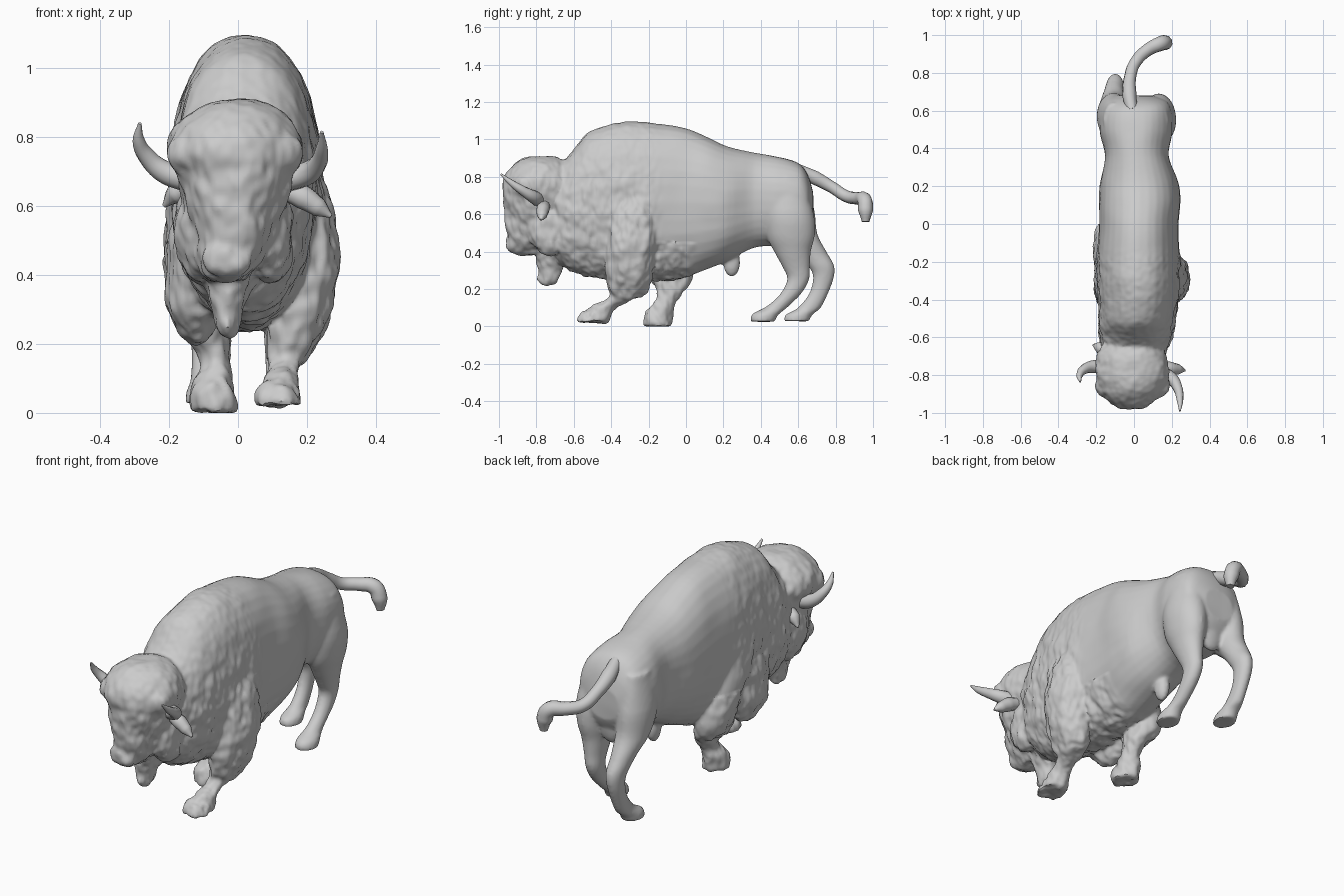
import bpy, bmesh, math
from mathutils import Vector, noise


def spline_rows(rows, steps=4):
    """Catmull-Rom interpolation through section rows."""
    rows = [Vector(r) for r in rows]
    out = []
    for i in range(len(rows) - 1):
        p1, p2 = rows[i], rows[i + 1]
        p0, p3 = rows[max(i - 1, 0)], rows[min(i + 2, len(rows) - 1)]
        for s in range(steps):
            t = s / steps
            out.append(0.5 * (2 * p1 + (p2 - p0) * t + (2 * p0 - 5 * p1 + 4 * p2 - p3) * t * t
                              + (3 * p1 - p0 - 3 * p2 + p3) * t ** 3))
    return out + [rows[-1]]


def loft(bm, rows, upright=False, power=2.0, n=32):
    """Rows (x, y, z, half width, half depth); upright sections lie in xz, others in xy."""
    rings = []
    for x, y, z, a, b in spline_rows(rows):
        ring = []
        for k in range(n):
            c, s = math.cos(k * math.tau / n), math.sin(k * math.tau / n)
            u = a * math.copysign(abs(c) ** (2 / power), c)
            v = b * math.copysign(abs(s) ** (2 / power), s)
            ring.append(bm.verts.new((x + u, y, z + v) if upright else (x + u, y + v, z)))
        rings.append(ring)
    for r, q in zip(rings, rings[1:]):
        for k in range(n):
            bm.faces.new((r[k], r[(k + 1) % n], q[(k + 1) % n], q[k]))
    bm.faces.new(rings[0])
    bm.faces.new(rings[-1])


def ball(bm, loc, size):
    new = bmesh.ops.create_icosphere(bm, subdivisions=3, radius=1)["verts"]
    for v in new:
        v.co = Vector([v.co[i] * size[i] + loc[i] for i in range(3)])


def tube(name, pts):
    """Tapered curved tube from (x, y, z, radius) points."""
    cu = bpy.data.curves.new(name, "CURVE")
    cu.dimensions, cu.bevel_depth, cu.bevel_resolution = "3D", 1.0, 3
    cu.resolution_u, cu.use_fill_caps = 6, True
    sp = cu.splines.new("BEZIER")
    sp.bezier_points.add(len(pts) - 1)
    for bp, p in zip(sp.bezier_points, pts):
        bp.co, bp.radius = p[:3], p[3]
        bp.handle_left_type = bp.handle_right_type = "AUTO"
    ob = bpy.data.objects.new(name, cu)
    bpy.context.collection.objects.link(ob)
    finish(ob, True)


def finish(ob, convert=False):
    bpy.ops.object.select_all(action="DESELECT")
    ob.select_set(True)
    bpy.context.view_layer.objects.active = ob
    if convert:
        bpy.ops.object.convert(target="MESH")
    bpy.ops.object.shade_smooth_by_angle(angle=math.radians(40))


bm = bmesh.new()

# torso: (y, top z, bottom z, left x, right x)
torso = [(-.73, .80, .40, -.12, .12), (-.66, .88, .33, -.165, .18), (-.60, .94, .30, -.18, .20),
         (-.52, 1.035, .27, -.185, .215), (-.42, 1.075, .25, -.185, .23), (-.30, 1.093, .24, -.195, .24),
         (-.15, 1.083, .245, -.195, .24), (0, 1.06, .265, -.185, .235), (.12, 1.01, .31, -.185, .245),
         (.22, .965, .35, -.18, .235), (.36, .93, .42, -.155, .185), (.48, .91, .43, -.18, .205),
         (.57, .888, .44, -.18, .205), (.62, .86, .47, -.165, .195), (.655, .80, .50, -.14, .17),
         (.68, .72, .55, -.08, .10)]
loft(bm, [((l + r) / 2, y, (t + b) / 2, (r - l) / 2, (t - b) / 2) for y, t, b, l, r in torso], True, 2.2)

# head: (z, x centre, half width, front y, back y)
head = [(.905, 0, .05, -.84, -.69), (.88, 0, .115, -.90, -.64), (.83, -.01, .172, -.95, -.60),
        (.76, -.01, .195, -.978, -.57), (.68, -.005, .168, -.972, -.57), (.59, -.01, .142, -.968, -.58),
        (.50, -.015, .115, -.958, -.60), (.43, -.025, .085, -.95, -.62), (.385, -.03, .05, -.91, -.68)]
loft(bm, [(x, (f + b) / 2, z, w, (b - f) / 2) for z, x, w, f, b in head], False, 2.05)

# muzzle, brows, cheeks, throat and beard
ball(bm, (-.035, -.92, .45), (.065, .045, .055))
for s in (-1, 1):
    ball(bm, (s * .13 - .008, -.86, .75), (.065, .06, .06))
    ball(bm, (s * .10 - .01, -.72, .52), (.07, .12, .14))
loft(bm, [(-.02, -.69, .46, .10, .13), (-.025, -.71, .38, .07, .10), (-.03, -.725, .31, .045, .065),
          (-.03, -.735, .25, .032, .055), (-.03, -.745, .22, .016, .03)])

# woolly front legs: right one steps forward, left one trails
loft(bm, [(.15, -.29, .78, .06, .09), (.165, -.29, .62, .10, .13), (.18, -.285, .47, .112, .135),
          (.18, -.30, .34, .097, .125), (.165, -.305, .23, .08, .115), (.145, -.315, .165, .055, .09),
          (.135, -.385, .135, .04, .065), (.125, -.445, .10, .047, .063), (.12, -.485, .065, .062, .082),
          (.12, -.50, .025, .069, .08)])
loft(bm, [(-.11, -.20, .72, .06, .10), (-.12, -.18, .55, .09, .13), (-.12, -.12, .42, .09, .13),
          (-.12, -.08, .32, .085, .12), (-.105, -.075, .245, .07, .105), (-.075, -.085, .195, .048, .075),
          (-.065, -.105, .14, .04, .06), (-.07, -.135, .09, .055, .068), (-.07, -.155, .05, .062, .073),
          (-.07, -.155, .006, .064, .072)])
# left shoulder wool
ball(bm, (-.12, -.33, .42), (.09, .16, .22))

# hind legs: right one forward, left one stretched back
loft(bm, [(.12, .54, .80, .06, .09), (.13, .55, .62, .092, .13), (.13, .56, .49, .084, .13),
          (.125, .57, .40, .066, .10), (.12, .59, .32, .05, .073), (.115, .60, .25, .042, .058),
          (.115, .555, .17, .037, .055), (.115, .48, .10, .038, .06), (.12, .425, .065, .05, .07),
          (.12, .41, .027, .054, .064)])
loft(bm, [(-.11, .55, .80, .05, .09), (-.11, .565, .62, .086, .12), (-.11, .60, .49, .078, .105),
          (-.105, .67, .40, .058, .082), (-.10, .72, .33, .049, .072), (-.10, .735, .27, .041, .057),
          (-.10, .71, .18, .037, .052), (-.10, .66, .10, .038, .06), (-.10, .605, .065, .05, .073),
          (-.10, .59, .027, .054, .068)])

# belly tuft and rump pad
ball(bm, (.02, .245, .34), (.035, .045, .075))
ball(bm, (.01, .61, .54), (.09, .045, .14))

bmesh.ops.recalc_face_normals(bm, faces=bm.faces)
raw = bpy.data.meshes.new("body")
bm.to_mesh(raw)
bm.free()
body = bpy.data.objects.new("body", raw)
bpy.context.collection.objects.link(body)

# fuse everything into one skin and soften the joints
fuse = body.modifiers.new("fuse", "REMESH")
fuse.mode, fuse.voxel_size = "VOXEL", 0.010
soft = body.modifiers.new("soften", "SMOOTH")
soft.factor, soft.iterations = 0.5, 5
skin = bpy.data.meshes.new_from_object(body.evaluated_get(bpy.context.evaluated_depsgraph_get()))
body.modifiers.clear()
body.data = skin

# shaggy wool over the front half, fading to smooth hide behind
moves = []
for v in skin.vertices:
    p = v.co
    edge = -.12 if p.z > .45 else .06
    wool = min(1, max(0, (edge - p.y) / .08))
    low = min(1, max(0.3, (1.05 - p.z) / .4))
    coarse = noise.noise(Vector((p.x * 14, p.y * 16, p.z * 11)))
    fine = noise.noise(Vector((p.x * 34, p.y * 38, p.z * 22)) + Vector((7, 3, 5)))
    hide = noise.noise(p * 8) * .004
    moves.append(p + v.normal * (wool * (.003 + low * (.011 * coarse + .008 * fine)) + hide))
for v, co in zip(skin.vertices, moves):
    v.co = co
    v.co.z = max(co.z, 0)
finish(body)

# tail
tube("tail", [(-.01, .60, .84, .03), (-.025, .69, .795, .038), (-.02, .78, .745, .032),
              (.01, .86, .695, .032), (.07, .92, .685, .034), (.14, .955, .675, .04),
              (.165, .96, .62, .04), (.17, .96, .56, .02)])

# horns
tube("left_horn", [(-.15, -.76, .68, .04), (-.215, -.755, .70, .034), (-.265, -.77, .745, .026),
                   (-.288, -.80, .79, .018), (-.285, -.835, .84, .005)])
tube("right_horn", [(.14, -.79, .68, .04), (.20, -.82, .695, .034), (.232, -.87, .725, .026),
                    (.243, -.93, .765, .018), (.243, -.99, .815, .005)])

# ears
tube("left_ear", [(-.13, -.68, .655, .03), (-.18, -.655, .635, .032), (-.215, -.64, .60, .006)])
tube("right_ear", [(.13, -.755, .65, .03), (.19, -.765, .625, .036), (.235, -.77, .595, .028),
                   (.27, -.775, .57, .006)])
